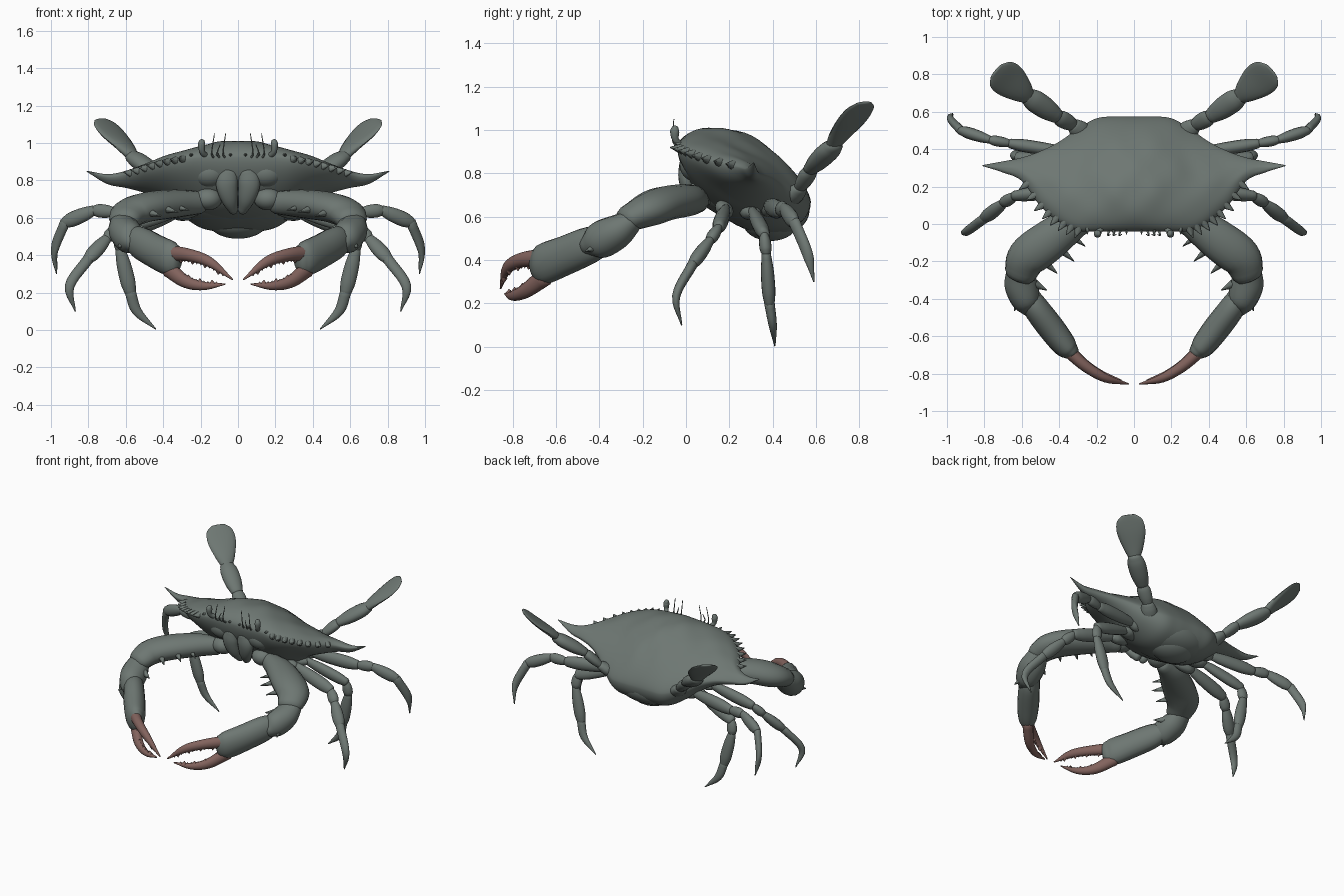
import bpy
import bmesh
import math
from mathutils import Vector, Matrix

if "Cube" in bpy.data.objects:
    bpy.data.objects.remove(bpy.data.objects["Cube"], do_unlink=True)


def make_material(name, colour):
    material = bpy.data.materials.new(name)
    material.use_nodes = True
    material.diffuse_color = (*colour, 1)
    shader = next(n for n in material.node_tree.nodes if n.type == 'BSDF_PRINCIPLED')
    shader.inputs["Base Color"].default_value = (*colour, 1)
    shader.inputs["Roughness"].default_value = 0.6
    return material


SHELL = make_material("grey green shell", (.155, .185, .17))
RED = make_material("dull red finger", (.225, .125, .11))
UP = Vector((0, 0, 1))
SIDE = Vector((1, 0, 0))
BACK = Vector((0, 1, 0))


def finish(name, bm, material, mirrored=True, angle=50):
    """Turn a bmesh into a smooth object, mirrored across the body."""
    bmesh.ops.recalc_face_normals(bm, faces=bm.faces)
    mesh = bpy.data.meshes.new(name)
    bm.to_mesh(mesh)
    bm.free()
    mesh.materials.append(material)
    obj = bpy.data.objects.new(name, mesh)
    bpy.context.collection.objects.link(obj)
    bpy.ops.object.select_all(action='DESELECT')
    obj.select_set(True)
    bpy.context.view_layer.objects.active = obj
    bpy.ops.object.shade_smooth_by_angle(angle=math.radians(angle))
    if mirrored:
        mirror = obj.modifiers.new("mirror", 'MIRROR')
        mirror.use_clip = True


def spline(rows, steps):
    """Catmull-Rom samples through rows of any width."""
    rows = [Vector(r) for r in rows]
    rows = [rows[0] * 2 - rows[1]] + rows + [rows[-1] * 2 - rows[-2]]
    out = []
    for p, a, b, n in zip(rows, rows[1:], rows[2:], rows[3:]):
        for i in range(steps):
            t = i / steps
            out.append((a * 2 + (b - p) * t + (p * 2 - a * 5 + b * 4 - n) * t ** 2
                        + (a * 3 - p - b * 3 + n) * t ** 3) / 2)
    return out + [rows[-2]]


def skin(bm, rings, close_start=True):
    rings = [[bm.verts.new(co) for co in ring] for ring in rings]
    for low, high in zip(rings, rings[1:]):
        for i in range(len(low)):
            bm.faces.new((low[i - 1], low[i], high[i], high[i - 1]))
    if close_start:
        bm.faces.new(rings[0])
    bm.faces.new(rings[-1])


def tube(name, rows, wide=UP, material=SHELL, steps=5, sides=16):
    """Rounded tube; each row is x, y, z, radius along 'wide', other radius."""
    samples = spline(rows, steps)
    points = [s.xyz for s in samples]
    rings = []
    last = len(samples) - 1
    for i, s in enumerate(samples):
        tangent = (points[min(i + 1, last)] - points[max(i - 1, 0)]).normalized()
        across = (wide - tangent * wide.dot(tangent)).normalized()
        normal = tangent.cross(across)
        a, b = max(s[3], .002), max(s[4], .002)

        def ring(scale, shift):
            centre = points[i] + tangent * shift * min(a, b)
            turns = [math.tau * k / sides for k in range(sides)]
            return [centre + (across * math.cos(t) * a + normal * math.sin(t) * b) * scale
                    for t in turns]
        if i == 0:
            rings += [ring(.4, -.6), ring(.8, -.4)]
        rings.append(ring(1, 0))
        if i == last:
            rings += [ring(.8, .4), ring(.4, .6)]
    bm = bmesh.new()
    skin(bm, rings)
    finish(name, bm, material)


def spikes(name, items, material=SHELL):
    """Small cones given as base, tip and radius."""
    bm = bmesh.new()
    for base, tip, radius in items:
        base, tip = Vector(base), Vector(tip)
        axis = tip - base
        place = Matrix.Translation((base + tip) / 2) @ axis.to_track_quat('Z', 'Y').to_matrix().to_4x4()
        bmesh.ops.create_cone(bm, cap_ends=True, segments=8, radius1=radius, radius2=radius * .08,
                              depth=axis.length, matrix=place)
    finish(name, bm, material)


def blob(name, centre, size, mirrored=False, tilt=0):
    bm = bmesh.new()
    place = Matrix.Translation(centre) @ Matrix.Rotation(math.radians(tilt), 4, 'X') @ Matrix.Diagonal((*size, 1))
    bmesh.ops.create_uvsphere(bm, u_segments=32, v_segments=16, radius=1, matrix=place)
    finish(name, bm, SHELL, mirrored)


# Carapace: x, front y, back y, front z, back z, dome height, belly depth
STATIONS = spline([
    (0, -.04, .575, .92, .67, .19, .25),
    (.1, -.04, .575, .92, .67, .182, .245),
    (.2, -.04, .565, .92, .67, .155, .22),
    (.3, -.035, .51, .91, .7, .122, .17),
    (.4, .01, .44, .89, .75, .09, .12),
    (.5, .095, .39, .86, .78, .058, .08),
    (.6, .23, .355, .83, .79, .037, .047),
    (.7, .275, .335, .82, .8, .022, .028),
    (.81, .31, .315, .85, .848, .002, .002)], 5)
HALF = 28


def carapace_ring(station):
    x, front, back, zf, zb, dome, belly = station
    ring = []
    for k in range(2 * HALF):
        t = (1 - math.cos(math.pi * k / HALF)) / 2
        top = k <= HALF
        bulge = max(math.sin(math.pi * t), 0)
        lift = dome * bulge ** .6 if top else -belly * bulge ** .5
        if top:
            lift += .006 * bulge * dome / .2 * math.cos(x * 28) * math.sin(t * 14)
        ring.append((x, front + (back - front) * t, zf + (zb - zf) * t + lift))
    return ring


shell = bmesh.new()
skin(shell, [carapace_ring(s) for s in STATIONS], close_start=False)
finish("carapace", shell, SHELL)

# Teeth along the front and side rim
rim = []
for before, here, after in list(zip(STATIONS, STATIONS[1:], STATIONS[2:]))[14:30:2]:
    slope = (after[1] - before[1]) / (after[0] - before[0])
    out = Vector((slope + .2, -1, 0)).normalized()
    base = Vector((here[0], here[1], here[3]))
    rim.append((base - out * .035, base + out * .042 + UP * .01, .032))
rim += [((x, .01, .925), (x, -.055, .94), .024) for x in (.04, .11, .25)]
spikes("rim_teeth", rim)

# Underside plates
blob("sternum", (0, .24, .655), (.27, .23, .08), tilt=-22)
blob("abdomen_base", (0, .42, .63), (.25, .15, .115))
blob("abdomen_flap", (0, .39, .58), (.16, .13, .092))

# Face, mouthparts, eyes and feelers
tube("mouthpart", [(.05, .0, .85, .03, .05), (.06, .0, .78, .035, .058),
                   (.045, .025, .7, .035, .045), (.025, .07, .64, .03, .025)], BACK)
blob("cheek", (.15, .05, .84), (.1, .08, .08), True)
blob("claw_hip", (.16, .06, .7), (.075, .07, .06), True)
tube("eye_stalk", [(.16, .0, .92, .02, .02), (.19, -.045, .95, .015, .015),
                   (.195, -.052, .99, .021, .02), (.192, -.05, 1.01, .016, .015)], BACK)
for x, height in ((.07, .13), (.13, .13), (.1, .07)):
    tube("feeler", [(x, -.03, .92, .007, .007), (x + .01, -.06, .95, .004, .004),
                    (x - .004, -.056, .92 + height, .002, .002)], SIDE)

# Claw arm
tube("arm_upper", [(.2, .06, .68, .06, .05), (.33, 0, .675, .075, .09), (.47, -.1, .66, .08, .11),
                   (.57, -.18, .63, .078, .108), (.61, -.27, .59, .06, .085)])
tube("arm_wrist", [(.615, -.25, .58, .055, .07), (.605, -.32, .53, .08, .088),
                   (.58, -.4, .49, .085, .08), (.555, -.45, .465, .05, .055)])
tube("claw_palm", [(.57, -.36, .49, .055, .05), (.53, -.44, .47, .085, .068), (.44, -.56, .42, .092, .072),
                   (.37, -.65, .385, .095, .064), (.335, -.685, .375, .08, .045)])
spikes("arm_spines", [((.34, -.06, .66), (.26, -.12, .64), .024), ((.4, -.13, .65), (.32, -.2, .63), .026),
                      ((.48, -.2, .63), (.41, -.265, .61), .026), ((.61, -.39, .47), (.64, -.465, .44), .032),
                      ((.53, -.32, .54), (.465, -.355, .53), .025)])

# Fingers with biting teeth
UPPER = [(.36, -.67, .41, .042, .036), (.26, -.76, .4, .034, .03),
         (.15, -.825, .362, .027, .023), (.03, -.855, .27, .004, .004)]
LOWER = [(.37, -.65, .325, .045, .036), (.28, -.74, .258, .034, .03),
         (.18, -.8, .235, .022, .02), (.07, -.835, .245, .004, .004)]
for name, rows, sign in (("upper_finger", UPPER, -1), ("lower_finger", LOWER, 1)):
    tube(name, rows, material=RED)
    bites = []
    for i, s in enumerate(spline(rows, 5)[3:14]):
        size = .016 if i % 3 else .028
        inward = Vector((.1, 0, sign))
        bites.append((s.xyz + inward * s[3] * .7, s.xyz + inward * (s[3] * .9 + size * .6), size * .6))
    spikes(name + "_teeth", bites, RED)


# Walking legs: jointed segments ending in a curved point
def segment(name, a, b, radius, flat=.78, wide=SIDE):
    a, b = Vector(a), Vector(b)
    rows = []
    for t, swell in ((0, .7), (.35, 1), (.75, 1.05), (1, .8)):
        rows.append((*a.lerp(b, t), radius * swell, radius * swell * flat))
    tube(name, rows, wide, steps=4)


PARTS = ("hip", "thigh", "knee", "shin")
RADII = (.044, .042, .034, .038)
LEGS = {
    "front_leg": [(.22, .17, .64), (.34, .18, .63), (.64, .15, .55), (.7, .11, .49),
                  (.8, .03, .38), (.9, -.045, .235), (.87, -.02, .1)],
    "middle_leg": [(.22, .28, .62), (.34, .31, .62), (.62, .36, .52), (.63, .37, .43),
                   (.575, .385, .2), (.54, .4, .1), (.44, .41, .005)],
    "rear_leg": [(.22, .37, .64), (.34, .38, .65), (.66, .43, .63), (.77, .45, .64),
                 (.925, .5, .575), (.98, .56, .43), (.97, .59, .3)]}
for leg, joints in LEGS.items():
    wide = UP if leg == "rear_leg" else SIDE
    for part, radius, a, b in zip(PARTS, RADII, joints, joints[1:]):
        segment(leg + "_" + part, a, b, radius, wide=wide)
    knee, bow, tip = joints[-3:]
    tube(leg + "_point", [(*knee, .03, .024), (*bow, .026, .019), (*tip, .003, .003)], wide)

# Swimming legs with flat paddles
SWIM = Vector((1, -1, 0)).normalized()
CHAIN = [(.21, .43, .63), (.32, .525, .73), (.41, .575, .82), (.57, .685, .93)]
for part, radius, a, b in zip(("hip", "knee", "thigh"), (.052, .043, .057), CHAIN, CHAIN[1:]):
    segment("swim_leg_" + part, a, b, radius, .72, SWIM)
tube("swim_paddle", [(.56, .675, .925, .036, .026), (.6, .71, .975, .066, .026), (.665, .765, 1.045, .094, .019),
                     (.712, .802, 1.098, .086, .013), (.735, .82, 1.124, .048, .008)], SWIM)
